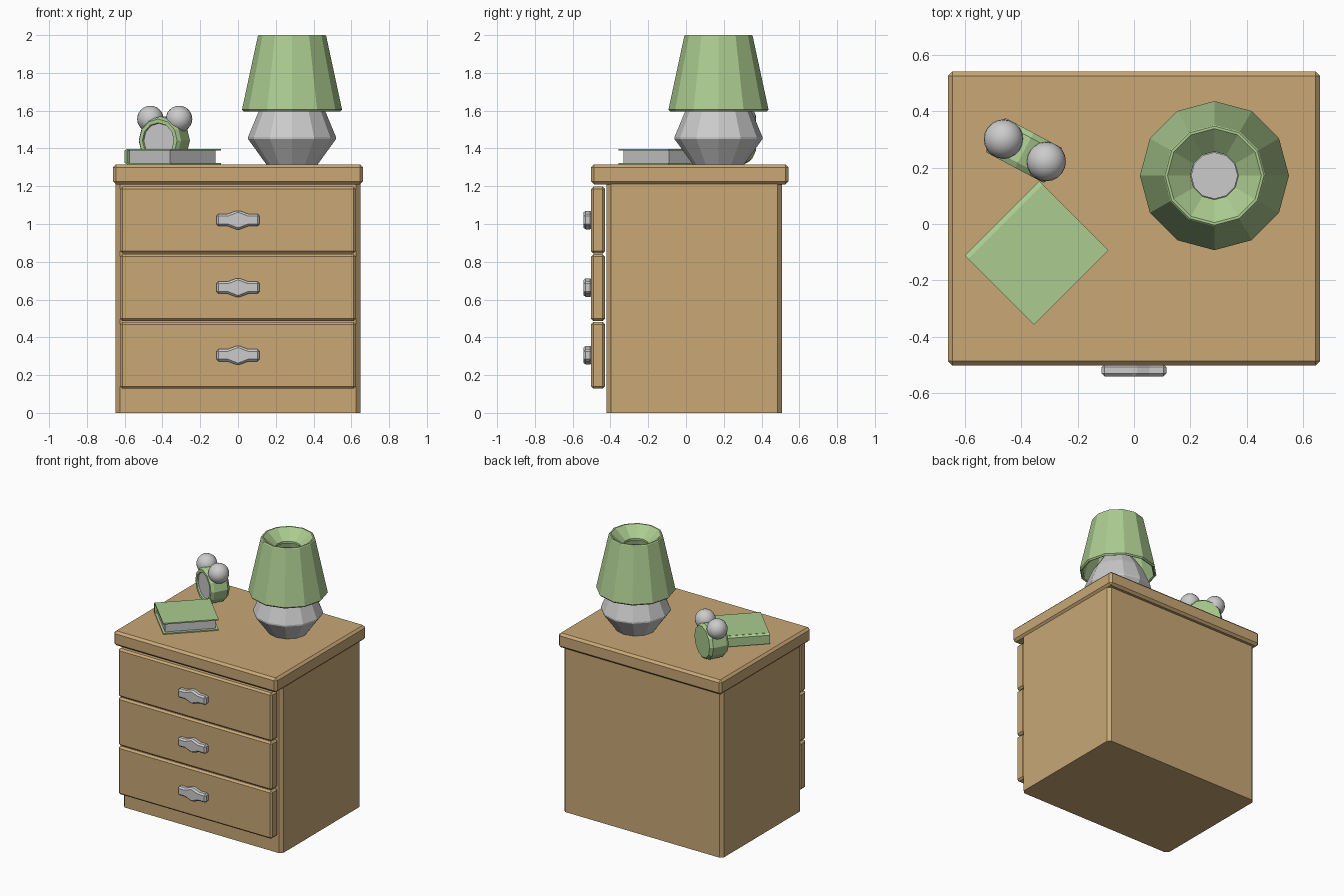
import bpy, bmesh, math
from mathutils import Vector, Matrix

if "Cube" in bpy.data.objects:
    bpy.data.objects.remove(bpy.data.objects["Cube"])


def material(name, rgb):
    m = bpy.data.materials.new(name)
    m.diffuse_color = (*rgb, 1)
    m.use_nodes = True
    m.node_tree.nodes["Principled BSDF"].inputs["Base Color"].default_value = m.diffuse_color
    return m


WOOD = material("wood", (0.58, 0.39, 0.18))
GREEN = material("green", (0.41, 0.60, 0.28))


def finish(name, bm, mat=None, matrix=None, bevel=0):
    bmesh.ops.recalc_face_normals(bm, faces=bm.faces)
    me = bpy.data.meshes.new(name)
    bm.to_mesh(me)
    bm.free()
    ob = bpy.data.objects.new(name, me)
    bpy.context.collection.objects.link(ob)
    if mat:
        me.materials.append(mat)
    if matrix:
        ob.matrix_world = matrix
    if bevel:
        mod = ob.modifiers.new("bevel", "BEVEL")
        mod.width, mod.segments = bevel, 1
    return ob


def box(name, lo, hi, mat=None, bevel=0, matrix=None):
    bm = bmesh.new()
    bmesh.ops.create_cube(bm, size=1)
    for v in bm.verts:
        v.co = [(l + h) / 2 + c * (h - l) for l, h, c in zip(lo, hi, v.co)]
    return finish(name, bm, mat, matrix, bevel)


def prism(name, outline, depth, mat=None, bevel=0, matrix=None):
    bm = bmesh.new()
    face = bm.faces.new([bm.verts.new((x, y, 0)) for x, y in outline])
    ext = bmesh.ops.extrude_face_region(bm, geom=[face])
    for v in ext["geom"]:
        if isinstance(v, bmesh.types.BMVert):
            v.co.z += depth
    return finish(name, bm, mat, matrix, bevel)


def lathe(name, profile, mat=None, matrix=None, sides=12, closed=False):
    bm = bmesh.new()
    rings = [[bm.verts.new((r * math.cos(math.tau * i / sides),
                            r * math.sin(math.tau * i / sides), z))
              for i in range(sides)] for r, z in profile]
    pairs = list(zip(rings, rings[1:]))
    if closed:
        pairs.append((rings[-1], rings[0]))
    else:
        bm.faces.new(rings[0])
        bm.faces.new(rings[-1])
    for a, b in pairs:
        for i in range(sides):
            j = (i + 1) % sides
            bm.faces.new((a[i], a[j], b[j], b[i]))
    return finish(name, bm, mat, matrix)


# Cabinet body with chamfered vertical edges
c, X, Y0, Y1 = 0.023, 0.648, -0.42, 0.507
prism("cabinet_body", [(-X + c, Y0), (X - c, Y0), (X, Y0 + c), (X, Y1 - c),
                       (X - c, Y1), (-X + c, Y1), (-X, Y1 - c), (-X, Y0 + c)], 1.215, WOOD)
box("cabinet_top", (-0.662, -0.503, 1.21), (0.662, 0.542, 1.316), WOOD, 0.016)

# Drawers and handles
half = [(0.115, -0.032), (0.115, 0.032), (0.055, 0.032), (0, 0.053)]
outline = half + [(-x, y) for x, y in half[2::-1]] + [(0, -0.053)]
outline = [(0.055, -0.032), *half, (-0.055, 0.032), (-0.115, 0.032),
           (-0.115, -0.032), (-0.055, -0.032), (0, -0.053)]
for n, z in enumerate((0.305, 0.663, 1.021)):
    box(f"drawer_{n + 1}", (-0.624, -0.503, z - 0.177), (0.624, -0.428, z + 0.177), WOOD, 0.013)
    prism(f"handle_{n + 1}", outline, 0.045, bevel=0.011,
          matrix=Matrix.Translation((0, -0.497, z)) @ Matrix.Rotation(math.pi / 2, 4, 'X'))

# Lamp base and hollow shade
lamp = Matrix.Translation((0.286, 0.172, 0))
lathe("lamp_base", [(0.135, 1.314), (0.233, 1.45), (0.233, 1.46), (0.175, 1.6),
                    (0.083, 1.74), (0.083, 1.89)], matrix=lamp)
lathe("lamp_shade", [(0.256, 1.595), (0.265, 1.605), (0.181, 1.995), (0.176, 2.0),
                     (0.167, 2.0), (0.085, 1.93), (0.085, 1.915), (0.165, 1.96),
                     (0.245, 1.6)], GREEN, lamp, closed=True)

# Book: local x runs along the spine, local y points towards the spine
book = Matrix.Translation((-0.345, -0.104, 0)) @ Matrix.Rotation(math.radians(45), 4, 'Z')
box("book_pages", (-0.17, -0.15, 1.323), (0.17, 0.16, 1.39), matrix=book)
box("book_cover_bottom", (-0.187, -0.172, 1.315), (0.187, 0.158, 1.324), GREEN, matrix=book)
box("book_cover_top", (-0.187, -0.172, 1.389), (0.187, 0.158, 1.398), GREEN, matrix=book)
prism("book_spine", [(1.315, 0.155), (1.398, 0.155), (1.388, 0.176), (1.325, 0.176)], 0.374,
      GREEN, matrix=book @ Matrix(((0, 0, 1, -0.187), (0, 1, 0, 0), (1, 0, 0, 0), (0, 0, 0, 1))))

# Alarm clock, turned to face front left, with a recessed dial
face_dir = Vector((-0.47, -0.883, 0))
clock = Matrix.Translation((-0.39, 0.262, 1.442)) @ face_dir.to_track_quat('Z', 'Y').to_matrix().to_4x4()
lathe("clock_body", [(0.112, -0.07), (0.127, -0.05), (0.127, 0.05), (0.114, 0.07),
                     (0.094, 0.07), (0.09, 0.055)], GREEN, clock)
lathe("clock_dial", [(0.091, 0.05), (0.091, 0.06)], matrix=clock)

# Clock bells
for side, loc in (("left", (-0.464, 0.302, 1.556)), ("right", (-0.312, 0.222, 1.556))):
    bm = bmesh.new()
    bmesh.ops.create_uvsphere(bm, u_segments=20, v_segments=12, radius=0.07)
    for f in bm.faces:
        f.smooth = True
    finish(f"clock_bell_{side}", bm, matrix=Matrix.Translation(loc))
